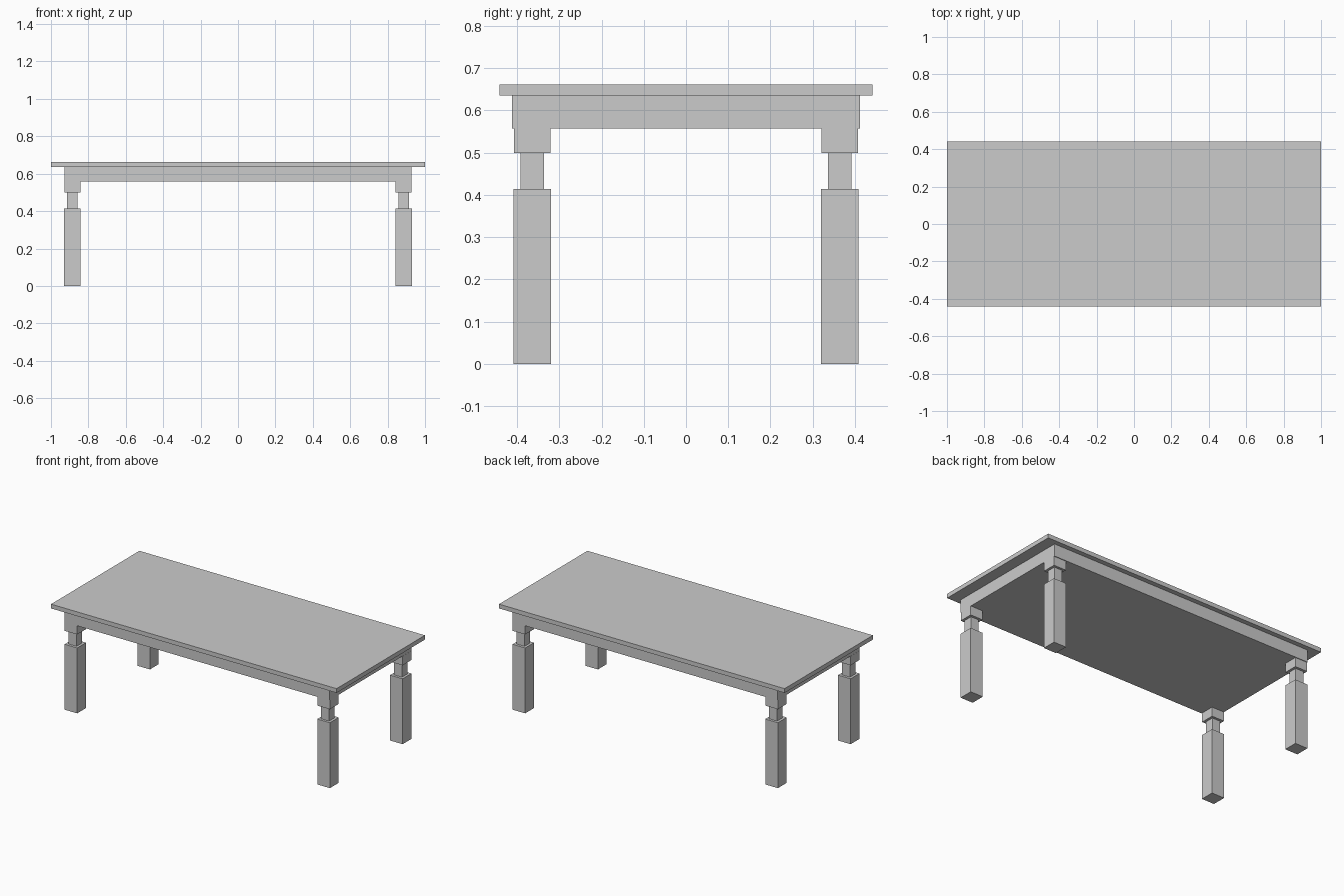
import bpy, bmesh
from mathutils import Matrix, Vector

if "Cube" in bpy.data.objects:
    bpy.data.objects.remove(bpy.data.objects["Cube"])


def add_box(bm, lo, hi):
    lo, hi = Vector(lo), Vector(hi)
    mat = Matrix.Translation((lo + hi) / 2) @ Matrix.Diagonal((*(hi - lo), 1))
    bmesh.ops.create_cube(bm, size=1, matrix=mat)


def make_object(name, boxes):
    bm = bmesh.new()
    for lo, hi in boxes:
        add_box(bm, lo, hi)
    mesh = bpy.data.meshes.new(name)
    bm.to_mesh(mesh)
    bm.free()
    obj = bpy.data.objects.new(name, mesh)
    bpy.context.collection.objects.link(obj)
    return obj


# Table top and the solid apron block under it
make_object("table_top", [((-1, -0.442, 0.635), (1, 0.442, 0.662))])
make_object("apron", [((-0.928, -0.412, 0.557), (0.928, 0.412, 0.635))])

# Legs: thick post, narrow neck, square cap (half width, bottom, top)
LEG_X, LEG_Y = 0.885, 0.364
SECTIONS = [(0.044, 0.0, 0.414), (0.028, 0.414, 0.499), (0.0435, 0.499, 0.557)]
for side_y, depth in ((-1, "front"), (1, "back")):
    for side_x, side in ((-1, "left"), (1, "right")):
        x, y = side_x * LEG_X, side_y * LEG_Y
        make_object(f"{depth}_{side}_leg",
                    [((x - w, y - w, z0), (x + w, y + w, z1)) for w, z0, z1 in SECTIONS])
